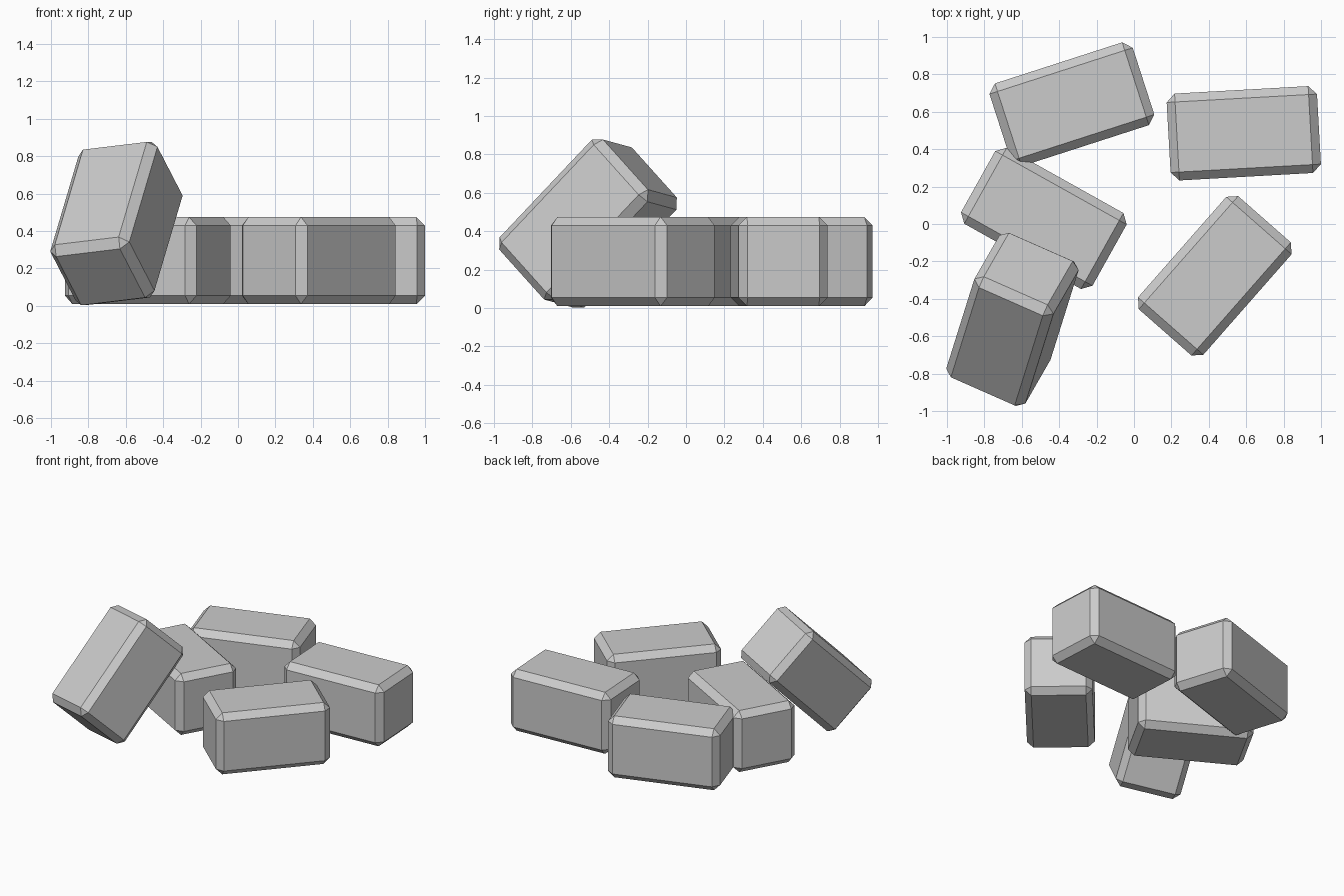
import bpy, bmesh
from math import radians
from mathutils import Matrix, Vector

if "Cube" in bpy.data.objects:
    bpy.data.objects.remove(bpy.data.objects["Cube"])

SIZE = (0.805, 0.465, 0.465)
BEVEL = 0.045


def block(name, centre, rotation):
    # Box with a single flat chamfer on every edge
    bm = bmesh.new()
    bmesh.ops.create_cube(bm, size=1)
    bmesh.ops.scale(bm, vec=SIZE, verts=bm.verts)
    bmesh.ops.bevel(bm, geom=bm.edges[:], offset=BEVEL, segments=1,
                    profile=0.5, affect='EDGES')
    mesh = bpy.data.meshes.new(name)
    bm.to_mesh(mesh)
    bm.free()
    obj = bpy.data.objects.new(name, mesh)
    obj.matrix_world = Matrix.Translation(centre) @ rotation.to_4x4()
    bpy.context.collection.objects.link(obj)


# Blocks lying flat: x, y, turn in degrees
flat_blocks = {
    "back_left_block": (-0.332, 0.64, 17.9),
    "back_right_block": (0.587, 0.485, 3.2),
    "middle_left_block": (-0.482, 0.03, -29.2),
    "front_right_block": (0.432, -0.277, 48.7),
}
for name, (x, y, turn) in flat_blocks.items():
    block(name, (x, y, 0.242), Matrix.Rotation(radians(turn), 3, 'Z'))

# Block leaning on its neighbour: axes from its long and short edges
long_axis = Vector((0.21, 0.67, 0.71)).normalized()
side = Vector((0.91, -0.39, 0.12))
side = (side - long_axis * side.dot(long_axis)).normalized()
axes = Matrix((long_axis, side, long_axis.cross(side))).transposed()
block("leaning_block", (-0.65, -0.51, 0.44), axes)
